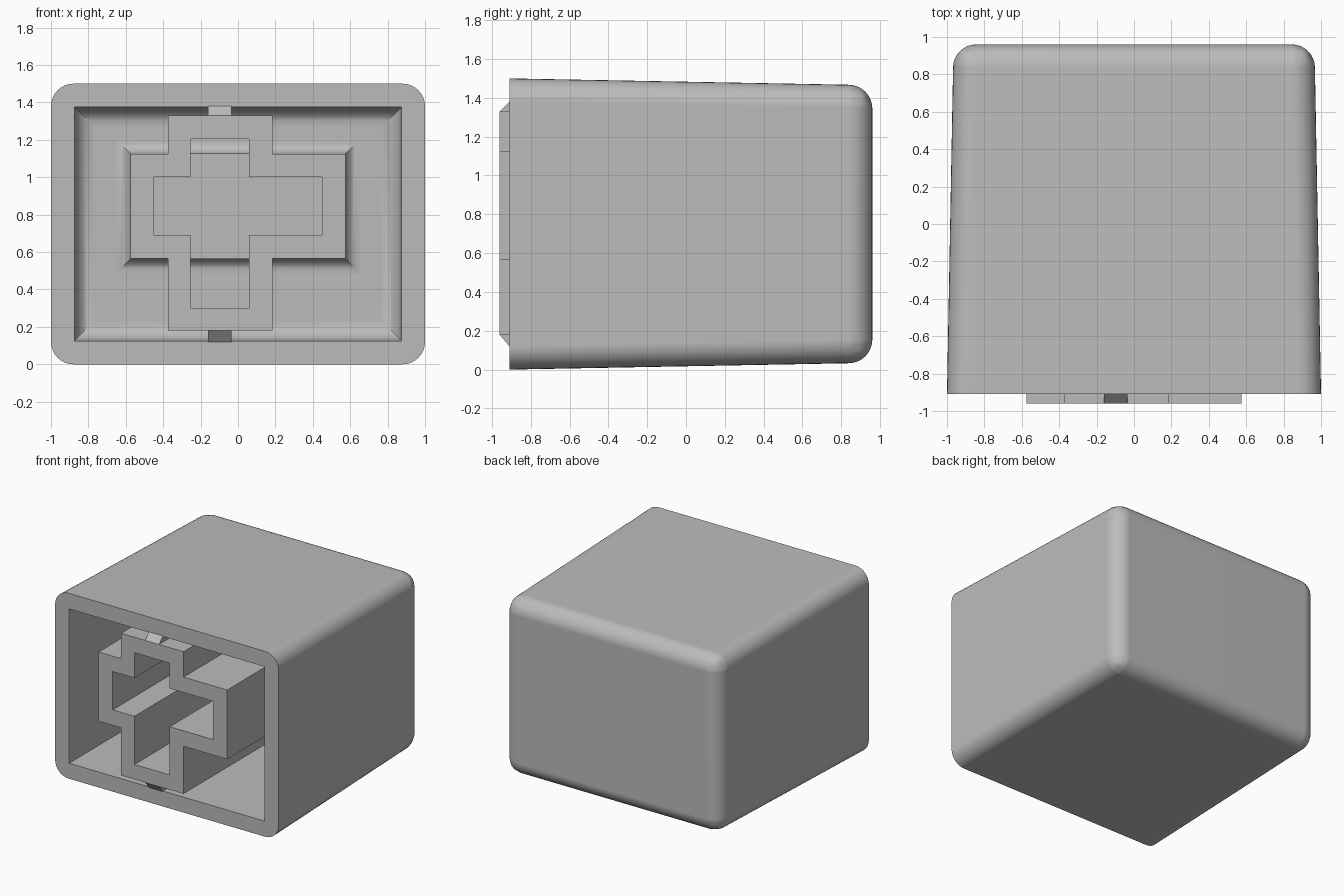
import bpy
import bmesh
from math import pi, sin, cos

default = bpy.data.objects.get("Cube")
if default:
    bpy.data.objects.remove(default, do_unlink=True)

MID = 0.75                    # height of the centre line
RIM, BACK = -0.91, 0.96       # open end and closed end of the cap
FLOOR, STEM_FRONT = 0.83, -0.96

grey = bpy.data.materials.new("light_grey")
grey.use_nodes = True
grey.diffuse_color = (0.5, 0.5, 0.5, 1)
grey.node_tree.nodes["Principled BSDF"].inputs["Base Color"].default_value = grey.diffuse_color


def make_object(name, bm):
    bmesh.ops.recalc_face_normals(bm, faces=bm.faces)
    mesh = bpy.data.meshes.new(name)
    bm.to_mesh(mesh)
    bm.free()
    obj = bpy.data.objects.new(name, mesh)
    bpy.context.collection.objects.link(obj)
    mesh.materials.append(grey)
    return obj


def activate(obj):
    bpy.ops.object.select_all(action='DESELECT')
    obj.select_set(True)
    bpy.context.view_layer.objects.active = obj


def smooth(obj):
    activate(obj)
    bpy.ops.object.shade_smooth_by_angle(angle=pi / 6)


def loft(bm, rings, cap_start=True, cap_end=True):
    """Skin rings of (x, y, z) points, all with the same point count."""
    rows = [[bm.verts.new(p) for p in ring] for ring in rings]
    n = len(rows[0])
    for a, b in zip(rows, rows[1:]):
        for i in range(n):
            j = (i + 1) % n
            bm.faces.new((a[i], a[j], b[j], b[i]))
    if cap_start:
        bm.faces.new(rows[0])
    if cap_end:
        bm.faces.new(rows[-1])


def rect(x, z, y, mid=MID):
    return [(sx * x, y, mid + sz * z)
            for sx, sz in ((-1, -1), (1, -1), (1, 1), (-1, 1))]


def rounded_block(name, front, back, radius, only_back):
    """Block between two rectangles, rounded except around its front."""
    bm = bmesh.new()
    loft(bm, [front, back])
    y0 = front[0][1]
    behind = lambda v: v.co.y > y0 + 0.01
    pick = all if only_back else any
    edges = [e for e in bm.edges if pick(behind(v) for v in e.verts)]
    bmesh.ops.bevel(bm, geom=edges, offset=radius, segments=8,
                    profile=0.5, affect='EDGES')
    return make_object(name, bm)


# Tapered outer shell, hollowed by a box with a filleted floor
shell = rounded_block("cap_shell", rect(1, 0.75, RIM), rect(0.965, 0.715, BACK), 0.12, False)
cutter = rounded_block("cavity_cutter", rect(0.875, 0.625, RIM - 0.1),
                       rect(0.87, 0.62, FLOOR), 0.105, True)
cutter.hide_render = True
activate(shell)
cut = shell.modifiers.new("hollow", 'BOOLEAN')
cut.object = cutter
cut.operation = 'DIFFERENCE'
cut.solver = 'EXACT'
bpy.ops.object.modifier_apply(modifier=cut.name)
bpy.data.objects.remove(cutter, do_unlink=True)
smooth(shell)
weighted = shell.modifiers.new("even_shading", 'WEIGHTED_NORMAL')
weighted.keep_sharp = True


# Cross-shaped socket stem: outer wall, front lip, inner wall and socket floor
def cross(x, z, left, right, bottom, top, y):
    """Cross with a bar of half width x and a post from left to right."""
    outline = [(left, bottom), (right, bottom), (right, z[0]), (x, z[0]),
               (x, z[1]), (right, z[1]), (right, top), (left, top),
               (left, z[1]), (-x, z[1]), (-x, z[0]), (left, z[0])]
    return [(px, y, pz) for px, pz in outline]


outer = ((0.575), (0.565, 1.125), -0.375, 0.185, 0.18, 1.33)
inner = ((0.45), (0.69, 1.0), -0.255, 0.06, 0.3, 1.205)
bm = bmesh.new()
loft(bm, [cross(*outer, FLOOR + 0.02), cross(*outer, STEM_FRONT),
          cross(*inner, STEM_FRONT), cross(*inner, FLOOR)], cap_start=False)
make_object("socket_stem", bm)

# Fillet skirt where the bar of the stem meets the cavity floor
R = 0.08
bm = bmesh.new()
skirt = []
for i in range(9):
    a = i / 8 * pi / 2
    grow = R * (1 - cos(a))
    skirt.append(rect(0.575 + grow, 0.28 + grow, FLOOR - R + R * sin(a), 0.845))
loft(bm, skirt, cap_start=False, cap_end=False)
smooth(make_object("stem_fillet", bm))

# Ribs with sloped ends joining the stem to the top and bottom walls
for name, stem_z, wall_z in (("top_rib", 1.33, 1.38), ("bottom_rib", 0.18, 0.12)):
    bm = bmesh.new()
    side = [(STEM_FRONT, stem_z), (RIM, wall_z), (FLOOR, wall_z), (FLOOR, stem_z)]
    loft(bm, [[(x, y, z) for y, z in side] for x in (-0.16, -0.035)])
    make_object(name, bm)
